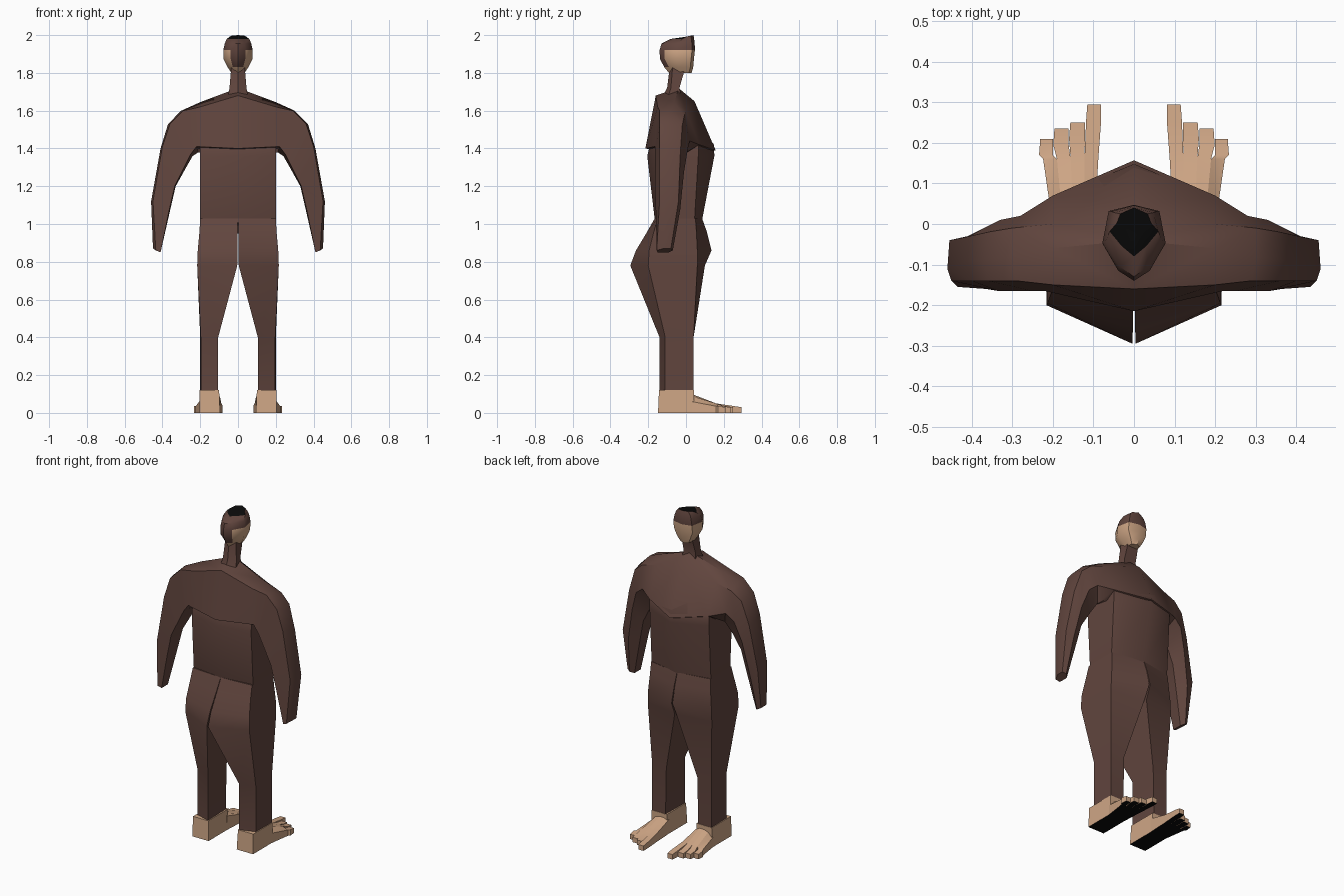
import bpy, bmesh, math


def material(name, rgb):
    m = bpy.data.materials.new(name)
    m.diffuse_color = (*rgb, 1)
    return m


BROWN = material("dark brown", (0.120, 0.060, 0.048))
SKIN = material("tan skin", (0.62, 0.38, 0.235))
BLACK = material("black", (0.003, 0.003, 0.003))


def loft(name, rings, mats, mirror=False, rule=None, angle=40, start_cap=True):
    """Skin a list of equal-length rings of 3D points."""
    bm = bmesh.new()
    loops = [[bm.verts.new(p) for p in r] for r in rings]
    n = len(loops[0])
    for a, b in zip(loops, loops[1:]):
        for i in range(n):
            j = (i + 1) % n
            bm.faces.new((a[i], a[j], b[j], b[i]))
    if start_cap:
        bm.faces.new(loops[0])
    bm.faces.new(loops[-1])
    bmesh.ops.recalc_face_normals(bm, faces=bm.faces)
    bm.normal_update()
    if rule:
        for f in bm.faces:
            f.material_index = rule(f.calc_center_median(), f.normal)
    me = bpy.data.meshes.new(name)
    bm.to_mesh(me)
    bm.free()
    ob = bpy.data.objects.new(name, me)
    bpy.context.collection.objects.link(ob)
    for m in mats:
        me.materials.append(m)
    if mirror:
        mod = ob.modifiers.new("mirror", 'MIRROR')
        mod.use_clip = True
        mod.merge_threshold = 0.0005
    bpy.ops.object.select_all(action='DESELECT')
    bpy.context.view_layer.objects.active = ob
    ob.select_set(True)
    bpy.ops.object.shade_smooth_by_angle(angle=math.radians(angle))
    return ob


def level(z, *pts):
    return [(x, y, z) for x, y in pts]


# torso: six-sided, keeled at chest and spine
def torso_ring(z, w, back, side_b, side_f, front):
    return level(z, (0, back), (w, side_b), (w, side_f), (0, front), (-w, side_f), (-w, side_b))


loft("torso", [
    torso_ring(0.95, 0.19, -0.14, -0.13, 0.04, 0.08),
    torso_ring(1.02, 0.2, -0.165, -0.14, 0.045, 0.085),
    torso_ring(1.36, 0.2, -0.205, -0.16, 0.065, 0.15),
    torso_ring(1.42, 0.2, -0.19, -0.15, 0.065, 0.148),
    torso_ring(1.55, 0.17, -0.13, -0.12, 0.02, 0.05)], [BROWN])

# shoulders and arms: one loft from the middle out to the wrist
loft("shoulders_and_arms", [
    [(0, -0.215, 1.40), (0, -0.16, 1.68), (0, -0.04, 1.72), (0, 0.045, 1.65), (0, 0.157, 1.39), (0, 0, 1.36)],
    [(0.22, -0.165, 1.41), (0.2, -0.15, 1.62), (0.2, -0.06, 1.645), (0.2, 0, 1.6), (0.2, 0.07, 1.42), (0.21, 0, 1.38)],
    [(0.25, -0.165, 1.37), (0.29, -0.14, 1.6), (0.3, -0.08, 1.6), (0.3, -0.01, 1.57), (0.28, 0.02, 1.44), (0.24, -0.03, 1.36)],
    [(0.29, -0.165, 1.29), (0.36, -0.14, 1.53), (0.37, -0.09, 1.53), (0.36, -0.02, 1.52), (0.33, 0.01, 1.4), (0.28, -0.05, 1.29)],
    [(0.335, -0.165, 1.2), (0.4, -0.14, 1.41), (0.41, -0.09, 1.4), (0.405, -0.03, 1.38), (0.37, -0.01, 1.28), (0.33, -0.06, 1.2)],
    [(0.365, -0.16, 1.07), (0.45, -0.14, 1.12), (0.46, -0.11, 1.12), (0.455, -0.04, 1.12), (0.41, -0.03, 1.08), (0.36, -0.07, 1.07)],
    [(0.41, -0.15, 0.85), (0.435, -0.155, 0.86), (0.45, -0.12, 0.87), (0.45, -0.08, 0.87), (0.43, -0.07, 0.86), (0.41, -0.09, 0.85)],
], [BROWN], mirror=True, start_cap=False)

# legs: square trousers, widening into the hips
loft("leg", [
    level(0.115, (0.105, -0.14), (0.197, -0.11), (0.2, 0.04), (0.11, 0.04)),
    level(0.40, (0.105, -0.14), (0.197, -0.11), (0.2, 0.04), (0.105, 0.04)),
    level(0.78, (0.004, -0.295), (0.216, -0.2), (0.216, 0.06), (0.006, 0.10)),
    level(0.86, (0.003, -0.265), (0.213, -0.195), (0.213, 0.06), (0.003, 0.135)),
    level(0.96, (0.002, -0.205), (0.204, -0.17), (0.204, 0.055), (0.002, 0.11)),
    level(1.03, (0.001, -0.165), (0.2, -0.15), (0.2, 0.05), (0.001, 0.085))], [BROWN], mirror=True)

# neck
loft("neck", [
    level(1.66, (-0.055, -0.1), (0, -0.13), (0.055, -0.1), (0.05, -0.02), (-0.05, -0.02)),
    level(1.72, (-0.045, -0.08), (0, -0.1), (0.045, -0.08), (0.04, -0.035), (-0.04, -0.035)),
    level(1.84, (-0.035, -0.07), (0, -0.085), (0.035, -0.07), (0.035, 0), (-0.035, 0))], [BROWN])


# head: rings tapering to the back, hair above and behind the face
def head_ring(z, w, back, front):
    mid = (back + front) / 2
    half = [(w * 0.5, back + 0.025), (w, mid), (w * 0.8, front - 0.015)]
    pts = [(0, back)] + half + [(0, front)] + [(-x, y) for x, y in reversed(half)]
    return level(z, *pts)


def head_colour(c, n):
    if n.z > 0.75 and c.z > 1.98:
        return 2
    return 1 if c.z < 1.915 and c.y > -0.1 else 0


head = [head_ring(1.80, 0.035, -0.09, 0.03), head_ring(1.83, 0.055, -0.115, 0.038),
        head_ring(1.875, 0.078, -0.138, 0.042), head_ring(1.92, 0.078, -0.14, 0.047),
        head_ring(1.955, 0.07, -0.13, 0.046), head_ring(1.98, 0.06, -0.08, 0.043)]
top = [(x, y, 1.992 + 0.2 * (y - 0.0)) for x, y, z in head_ring(2, 0.042, -0.035, 0.04)]
loft("head", head + [top], [BROWN, SKIN, BLACK], rule=head_colour)


# feet: heel block, then tapering strips that end as toes, with dark soles
def sole(c, n):
    return 1 if n.z < -0.9 else 0


def block(y, x0, x1, z0, z1):
    return [(x0, y, 0), (x1, y, 0), (x1, y, z1), (x0, y, z0)]


loft("heel", [level(0, (0.095, -0.148), (0.205, -0.148), (0.205, 0.04), (0.095, 0.04)),
              level(0.12, (0.1, -0.143), (0.203, -0.143), (0.203, 0.042), (0.1, 0.042))],
     [SKIN, BLACK], mirror=True, rule=sole, angle=30)

tips = [(0.081, 0.119, 0.295), (0.121, 0.161, 0.25), (0.161, 0.2, 0.235), (0.2, 0.235, 0.21)]
heights = [0.085, 0.1, 0.1, 0.09, 0.06]
for i, (x0, x1, tip) in enumerate(tips):
    base = 0.095 + 0.0275 * i
    mid = 0.088 + 0.034 * i
    loft("toe_strip", [
        block(0.03, base, base + 0.0275, heights[i], heights[i + 1]),
        block(0.16, mid, mid + 0.034, 0.05, 0.05 if i < 3 else 0.035),
        block(tip - 0.04, x0, x1 - 0.001, 0.036, 0.036),
        block(tip, x0, x1 - 0.004, 0.03, 0.03)],
        [SKIN, BLACK], mirror=True, rule=sole, angle=30)
